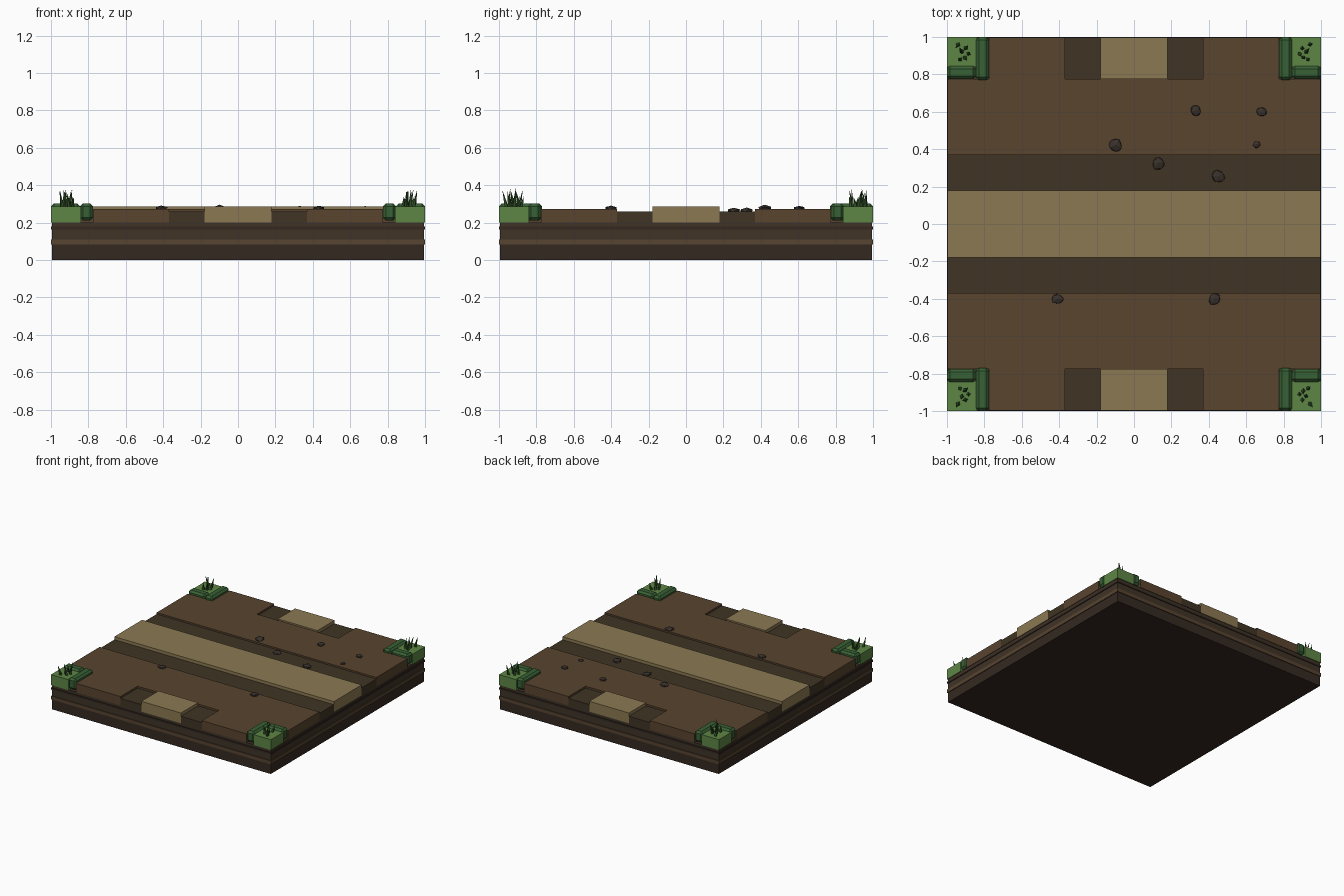
import bpy, bmesh, math, random
from mathutils import Matrix, Vector

if "Cube" in bpy.data.objects:
    bpy.data.objects.remove(bpy.data.objects["Cube"])

random.seed(4)


def material(name, rgb):
    m = bpy.data.materials.new(name)
    m.diffuse_color = (*rgb, 1)
    m.use_nodes = True
    m.node_tree.nodes["Principled BSDF"].inputs["Base Color"].default_value = m.diffuse_color
    return m


SOIL = material("dark_soil", (0.035, 0.022, 0.015))
SOIL_MID = material("mid_soil", (0.05, 0.033, 0.02))
BAND = material("soil_band", (0.095, 0.058, 0.03))
DIRT = material("dirt", (0.10, 0.058, 0.028))
RUT = material("rut", (0.05, 0.034, 0.017))
SAND = material("sand", (0.26, 0.19, 0.085))
GRASS = material("grass", (0.11, 0.24, 0.06))
HEDGE = material("grass_edge", (0.04, 0.12, 0.035))
BLADE = material("blade", (0.03, 0.08, 0.02))
ROCK = material("rock", (0.04, 0.03, 0.024))


def finish(bm, name, mat):
    bmesh.ops.recalc_face_normals(bm, faces=bm.faces)
    me = bpy.data.meshes.new(name)
    bm.to_mesh(me)
    bm.free()
    me.materials.append(mat)
    ob = bpy.data.objects.new(name, me)
    bpy.context.collection.objects.link(ob)
    return ob


def box(name, x, y, z, mat, bevel=0):
    size = [b - a for a, b in (x, y, z)]
    mid = [(a + b) / 2 for a, b in (x, y, z)]
    bm = bmesh.new()
    bmesh.ops.create_cube(bm, size=1, matrix=Matrix.Translation(mid) @ Matrix.Diagonal((*size, 1)))
    if bevel:
        bmesh.ops.bevel(bm, geom=bm.edges[:], offset=bevel, segments=1, affect='EDGES')
    return finish(bm, name, mat)


def span(a, b, s):
    return tuple(sorted((a * s, b * s)))


# Layered soil base
def layer(name, r, z0, z1, mat):
    box(name, (-r, r), (-r, r), (z0, z1), mat)


layer("base_lower", 0.994, 0, 0.082, SOIL)
layer("base_band", 1.0, 0.082, 0.11, BAND)
layer("base_upper", 0.994, 0.11, 0.20, SOIL_MID)
layer("base_ridge", 1.0, 0.163, 0.178, SOIL)

# Main road across the tile: raised centre, sunken ruts, dirt shoulders
FULL = (-0.998, 0.998)
box("main_road_centre", FULL, (-0.18, 0.18), (0.2, 0.285), SAND)
for s in (-1, 1):
    box("main_road_rut", FULL, span(0.18, 0.37, s), (0.2, 0.26), RUT)
    box("dirt_shoulder", FULL, span(0.37, 0.775, s), (0.2, 0.273), DIRT)
    # Short side road stubs at front and back
    edge = span(0.775, 0.998, s)
    box("side_road_centre", (-0.18, 0.18), edge, (0.2, 0.285), SAND)
    for t in (-1, 1):
        box("side_road_rut", span(0.18, 0.37, t), edge, (0.2, 0.258), RUT)
        box("dirt_edge", span(0.37, 0.775, t), edge, (0.2, 0.273), DIRT)

# Blade positions and leans inside a corner
BLADES = [(0.94, 0.96, 0.09), (0.92, 0.92, 0.10), (0.90, 0.94, 0.085),
          (0.905, 0.89, 0.095), (0.93, 0.88, 0.06), (0.885, 0.91, 0.055)]


# Grass corners with bevelled borders and tufts
for sx in (-1, 1):
    for sy in (-1, 1):
        box("grass_corner", span(0.84, 1, sx), span(0.84, 1, sy), (0.2, 0.286), GRASS)
        box("grass_border_long", span(0.775, 0.845, sx), span(0.77, 1, sy), (0.212, 0.302), HEDGE, 0.015)
        box("grass_border_short", span(0.845, 1, sx), span(0.775, 0.845, sy), (0.212, 0.302), HEDGE, 0.015)
        bm = bmesh.new()
        for bx, by, h in BLADES:
            lean = Vector((random.uniform(-0.25, 0.25), random.uniform(-0.3, 0.3), 1)).normalized()
            rot = lean.to_track_quat('Z', 'Y').to_matrix().to_4x4()
            bmesh.ops.create_cone(
                bm, cap_ends=True, segments=4, radius1=0.012, radius2=0, depth=h,
                matrix=Matrix.Translation((bx * sx, by * sy, 0.284)) @ rot
                @ Matrix.Translation((0, 0, h / 2)))
        finish(bm, "grass_tuft", BLADE)

# Scattered flat rocks: x, y, radius, ground height
ROCKS = [(0.33, 0.605, 0.034, 0.273), (0.68, 0.6, 0.032, 0.273),
         (0.655, 0.425, 0.022, 0.273), (-0.1, 0.42, 0.044, 0.273),
         (0.13, 0.325, 0.042, 0.26), (0.45, 0.255, 0.042, 0.26),
         (-0.41, -0.4, 0.036, 0.273), (0.43, -0.4, 0.036, 0.273)]
for x, y, r, z in ROCKS:
    bm = bmesh.new()
    bmesh.ops.create_icosphere(bm, subdivisions=1, radius=1)
    for v in bm.verts:
        v.co *= random.uniform(0.85, 1.12)
    bmesh.ops.transform(bm, verts=bm.verts, matrix=Matrix.Translation((x, y, z + 0.003))
                        @ Matrix.Rotation(random.uniform(0, math.tau), 4, 'Z')
                        @ Matrix.Diagonal((r, r * 0.9, r * 0.42, 1)))
    finish(bm, "rock", ROCK)
